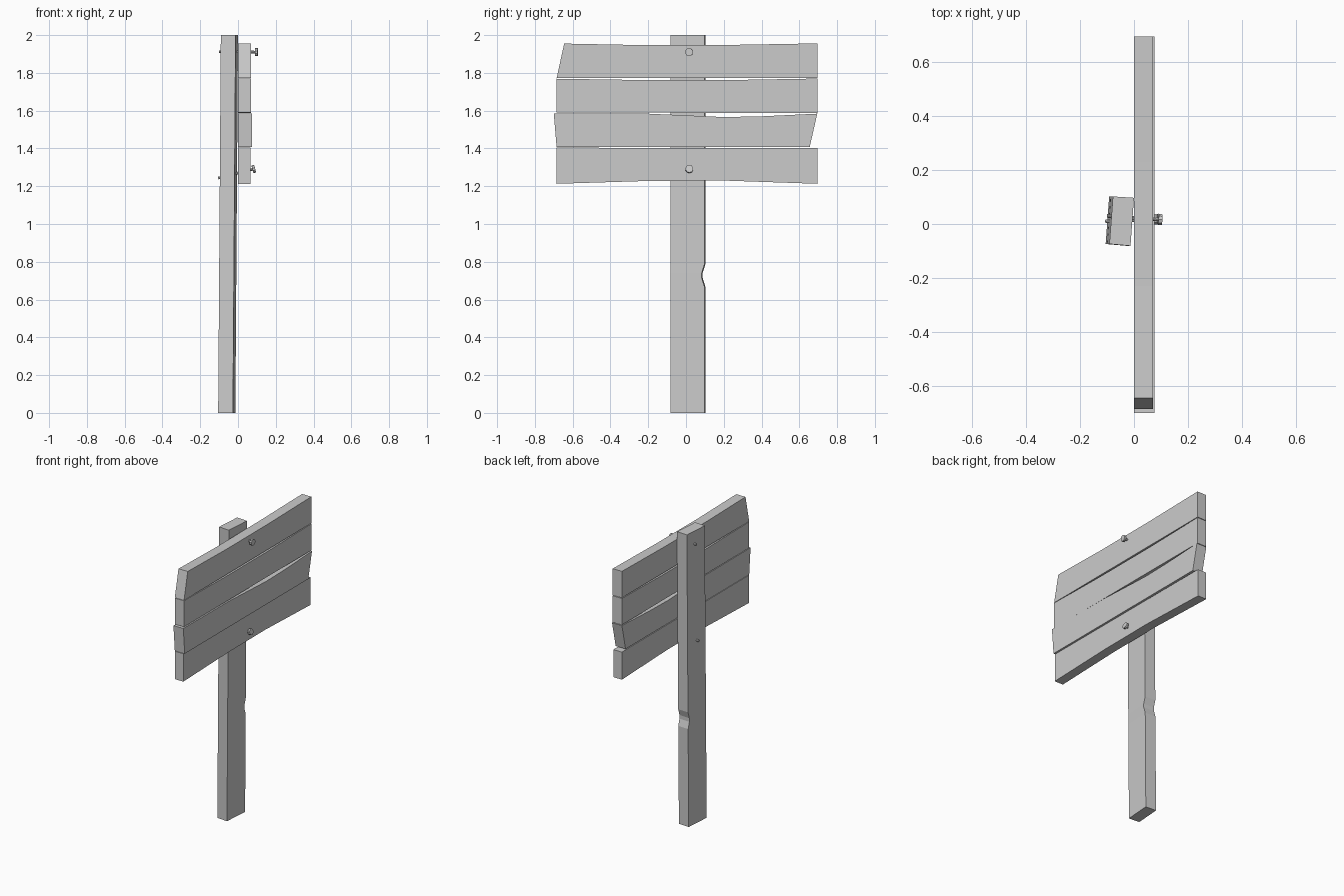
import bpy, bmesh
from mathutils import Vector

if "Cube" in bpy.data.objects:
    bpy.data.objects.remove(bpy.data.objects["Cube"])


def finish(name, bm):
    bmesh.ops.recalc_face_normals(bm, faces=bm.faces)
    mesh = bpy.data.meshes.new(name)
    bm.to_mesh(mesh)
    bm.free()
    obj = bpy.data.objects.new(name, mesh)
    bpy.context.collection.objects.link(obj)
    return obj


def plank(name, outline, x0, x1):
    """Extrude a (y, z) outline along x."""
    bm = bmesh.new()
    face = bm.faces.new([bm.verts.new((x0, y, z)) for y, z in outline])
    ext = bmesh.ops.extrude_face_region(bm, geom=[face])["geom"]
    bmesh.ops.translate(bm, vec=(x1 - x0, 0, 0),
                        verts=[v for v in ext if isinstance(v, bmesh.types.BMVert)])
    return finish(name, bm)


def nail(name, tip, head, sides=10):
    """Thin shaft through board and post, with a flat round head."""
    tip, head = Vector(tip), Vector(head)
    axis = (head - tip).normalized()
    rot = axis.to_track_quat('Z', 'Y').to_matrix().to_4x4()
    bm = bmesh.new()
    for a, b, r in ((tip, head, 0.007), (head - axis * 0.014, head, 0.021)):
        m = rot.copy()
        m.translation = (a + b) / 2
        bmesh.ops.create_cone(bm, cap_ends=True, segments=sides, radius1=r,
                              radius2=r, depth=(b - a).length, matrix=m)
    return finish(name, bm)


# Post: slightly twisted, leaning beam with a worn notch in its back edge
section = [(-0.091, -0.074), (-0.013, -0.081), (0.0, 0.097), (-0.078, 0.102)]
bm = bmesh.new()
rings = []
for z, notch in ((0, 0), (0.67, 0), (0.715, 0.014), (0.74, 0.014), (0.785, 0), (2, 0)):
    lean = -0.014 * (1 - z / 2)
    rings.append([bm.verts.new((x + lean, y - (notch if y > 0 else 0), z))
                  for x, y in section])
for lo, hi in zip(rings, rings[1:]):
    for i in range(4):
        j = (i + 1) % 4
        bm.faces.new((lo[i], lo[j], hi[j], hi[i]))
bm.faces.new(rings[0][::-1])
bm.faces.new(rings[-1])
finish("post", bm)

# Four weathered boards, each with its own cut ends and bowed edge
plank("board_top", [(-0.685, 1.772), (0.695, 1.774), (0.695, 1.956), (0.23, 1.948),
                    (-0.23, 1.947), (-0.645, 1.955)], 0.0, 0.07)
plank("board_upper", [(-0.685, 1.59), (0.695, 1.588), (0.695, 1.77), (0.23, 1.762),
                      (-0.23, 1.762), (-0.685, 1.769)], 0.0, 0.07)
plank("board_lower", [(-0.685, 1.407), (0.655, 1.408), (0.695, 1.584), (0.4, 1.57),
                      (0.2, 1.566), (-0.2, 1.584), (-0.7, 1.586)], 0.0, 0.075)
plank("board_bottom", [(-0.685, 1.213), (-0.2, 1.228), (0.2, 1.23), (0.695, 1.213),
                       (0.695, 1.402), (-0.685, 1.404)], 0.0, 0.065)

# Nails holding the outer boards
nail("nail_top", (-0.1, 0.03, 1.912), (0.105, 0.016, 1.91))
nail("nail_bottom", (-0.105, 0.01, 1.243), (0.09, 0.018, 1.293))
